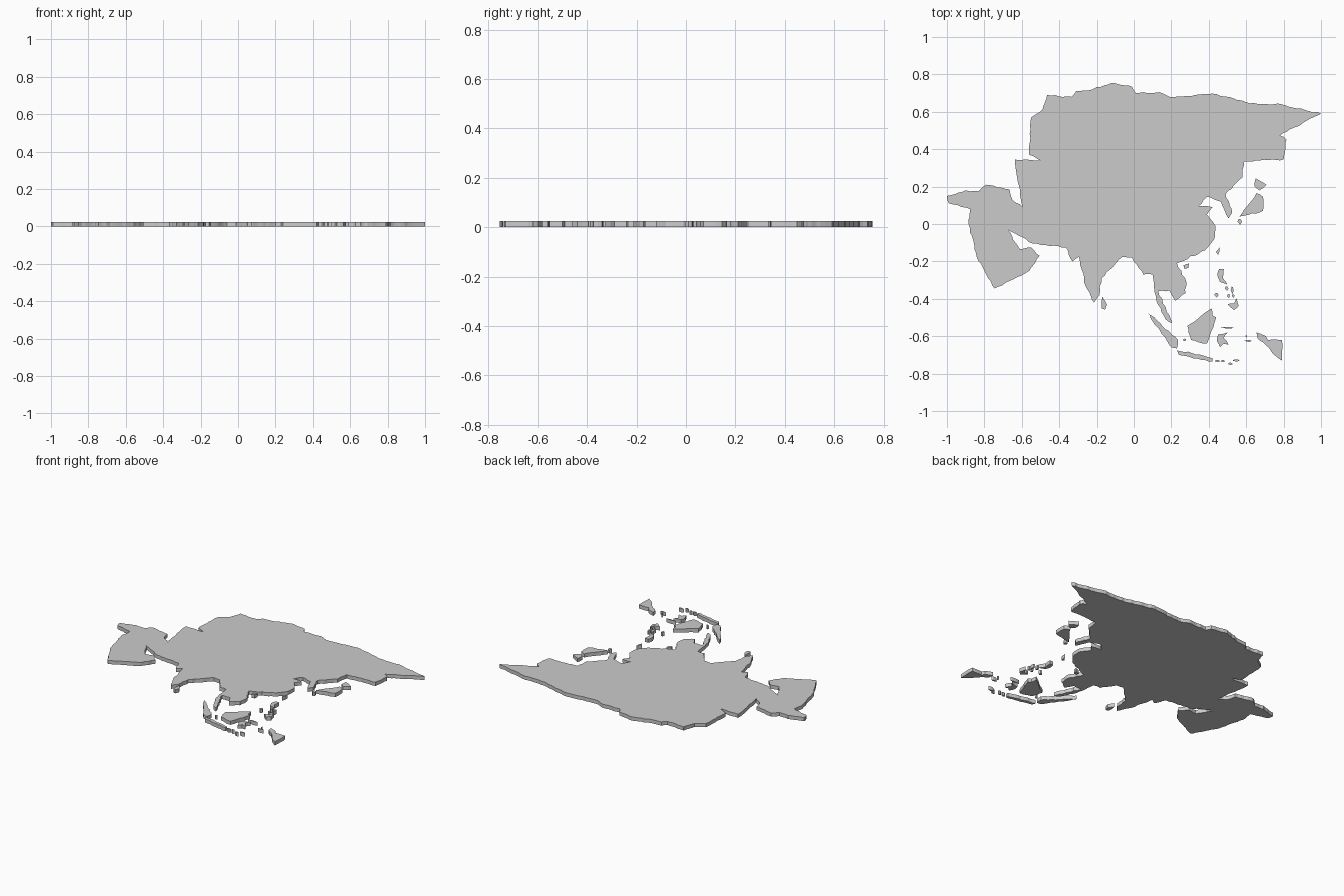
import bpy, bmesh, random
from mathutils import Vector

random.seed(4)
THICK = 0.025


def roughen(points, step, amount):
    """Split each edge and nudge the new points for a ragged coast."""
    out = []
    for a, b in zip(points, points[1:] + points[:1]):
        a, b = Vector(a), Vector(b)
        d = b - a
        n = max(1, round(d.length / step))
        side = Vector((-d.y, d.x)).normalized()
        out.append(a)
        for i in range(1, n):
            out.append(a + d * (i / n) + side * random.uniform(-amount, amount))
    return out


def slab(name, points, step=0.022, amount=0.004):
    """Extrude a flat outline into a land plate standing on z = 0."""
    bm = bmesh.new()
    base = bm.faces.new([bm.verts.new((p.x, p.y, 0))
                         for p in roughen(points, step, amount)])
    ext = bmesh.ops.extrude_face_region(bm, geom=[base], use_keep_orig=True)
    top = [v for v in ext["geom"] if isinstance(v, bmesh.types.BMVert)]
    bmesh.ops.translate(bm, verts=top, vec=(0, 0, THICK))
    bmesh.ops.recalc_face_normals(bm, faces=bm.faces)
    bmesh.ops.triangulate(bm, faces=[f for f in bm.faces if len(f.verts) > 4])
    mesh = bpy.data.meshes.new(name)
    bm.to_mesh(mesh)
    bm.free()
    obj = bpy.data.objects.new(name, mesh)
    bpy.context.collection.objects.link(obj)


# Mainland, clockwise from the western tip
slab("mainland", [
    (-1, .15), (-.9, .18), (-.83, .175), (-.79, .21), (-.665, .185),
    (-.65, .13), (-.595, .09), (-.625, .25), (-.635, .345), (-.5, .34),
    (-.56, .37), (-.55, .57), (-.49, .61), (-.465, .69), (-.335, .68),
    (-.31, .71), (-.24, .715), (-.12, .755), (-.01, .735), (.01, .7),
    (.135, .705), (.19, .68), (.44, .695), (.62, .645), (.79, .64),
    (1, .59), (.87, .52), (.78, .475), (.815, .45), (.8, .345),
    (.59, .335), (.58, .25), (.49, .16), (.525, .06), (.505, .03),
    (.465, .12), (.39, .145), (.345, .095), (.42, .09), (.39, .05),
    (.435, -.01), (.43, -.08), (.38, -.14), (.23, -.21), (.28, -.31),
    (.275, -.37), (.22, -.41), (.19, -.355), (.13, -.36), (.205, -.53),
    (.17, -.51), (.12, -.41), (.1, -.27), (.05, -.27), (-.01, -.18),
    (-.06, -.175), (-.175, -.29), (-.185, -.38), (-.215, -.42), (-.26, -.33),
    (-.295, -.175), (-.33, -.2), (-.365, -.125), (-.54, -.105), (-.675, -.03),
    (-.61, -.135), (-.55, -.125), (-.505, -.17), (-.56, -.25), (-.745, -.345),
    (-.84, -.18), (-.885, 0), (-.875, .08), (-.99, .11)])

# Larger islands
islands = {
    "northeast_main_island": [(.562, .04), (.655, .165), (.69, .145),
                              (.69, .07), (.615, .05)],
    "northeast_upper_island": [(.65, .245), (.708, .21), (.67, .18), (.645, .2)],
    "strait_island": [(.458, -.12), (.45, -.165), (.438, -.15)],
    "gulf_island": [(.265, -.22), (.295, -.21), (.29, -.235), (.27, -.24)],
    "southern_teardrop_island": [(-.17, -.39), (-.145, -.43), (-.155, -.458),
                                 (-.175, -.45)],
    "archipelago_north": [(.455, -.24), (.48, -.24), (.475, -.29), (.5, -.325),
                          (.46, -.31), (.447, -.28)],
    "archipelago_south": [(.548, -.395), (.56, -.44), (.535, -.46), (.5, -.43),
                          (.535, -.425)],
    "equator_large_island": [(.415, -.45), (.42, -.49), (.44, -.5), (.425, -.55),
                             (.39, -.64), (.305, -.62), (.285, -.545)],
    "equator_west_island": [(.07, -.47), (.14, -.53), (.2, -.59), (.235, -.62),
                            (.23, -.665), (.2, -.66), (.15, -.59)],
    "equator_south_island": [(.23, -.675), (.31, -.69), (.42, -.718),
                             (.42, -.735), (.32, -.72), (.24, -.7)],
    "equator_east_island": [(.45, -.59), (.5, -.58), (.48, -.61), (.505, -.645),
                            (.48, -.64), (.46, -.66), (.445, -.63)],
    "far_east_island": [(.655, -.58), (.705, -.6), (.715, -.62), (.79, -.62),
                        (.79, -.73), (.74, -.69), (.72, -.66), (.66, -.61)],
}
for name, outline in islands.items():
    slab(name, outline)

# Small islets: centre, half length along x, half length along y
islets = [(.565, .012, .012, .016), (.495, -.345, .01, .012),
          (.525, -.355, .008, .02), (.505, -.385, .008, .012),
          (.53, -.385, .008, .01), (.44, -.38, .012, .012),
          (.5, -.555, .035, .005), (.61, -.625, .02, .006),
          (.6, -.6, .004, .008), (.27, -.62, .01, .007),
          (.445, -.733, .014, .006), (.475, -.733, .012, .006),
          (.515, -.748, .014, .007), (.545, -.73, .02, .006)]
for i, (x, y, a, b) in enumerate(islets):
    slab(f"islet_{i + 1}", [(x - a, y), (x - a * .3, y + b), (x + a * .6, y + b * .8),
                            (x + a, y - b * .1), (x + a * .2, y - b)], amount=.001)
